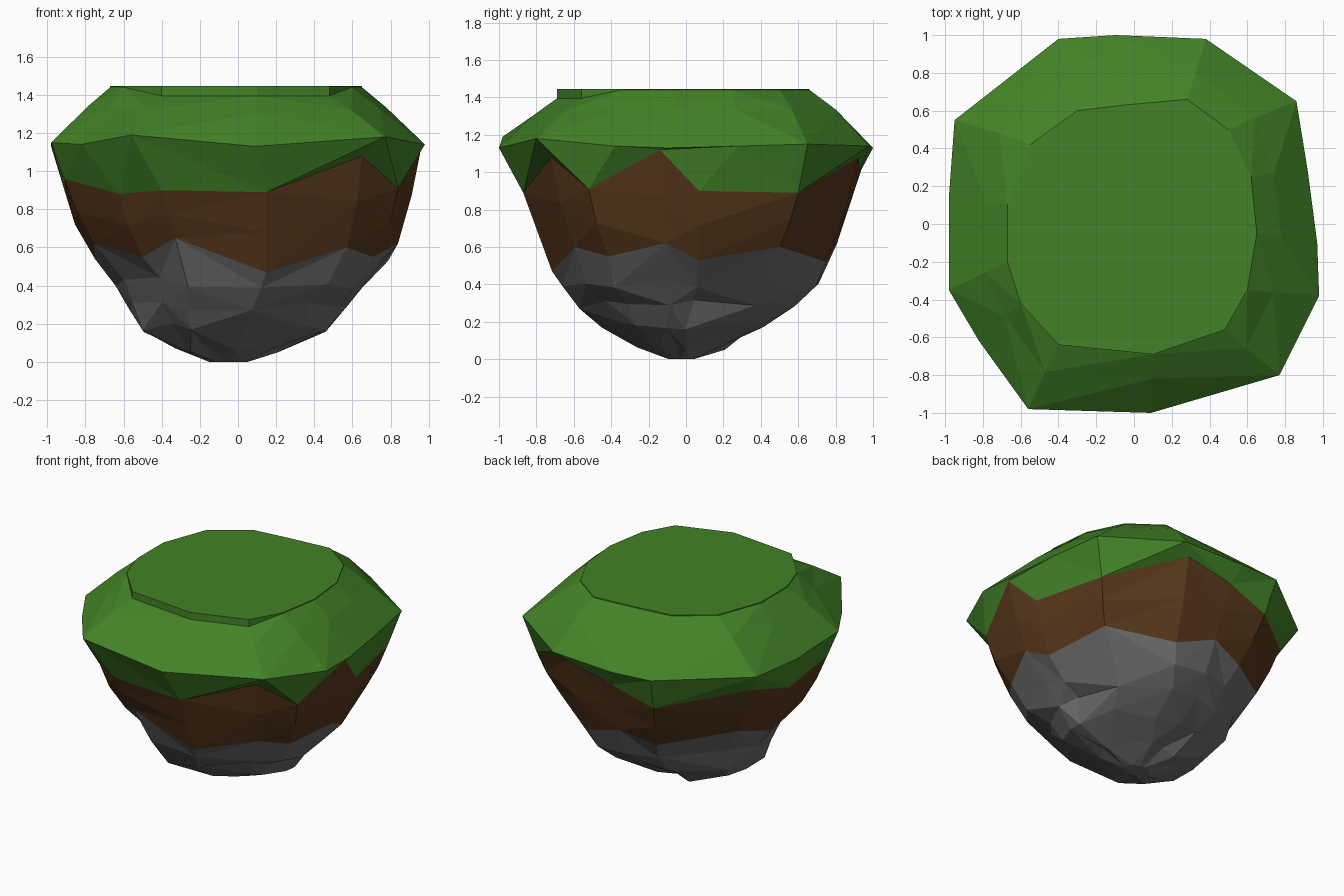
import bpy, bmesh, random
from mathutils import Vector

if "Cube" in bpy.data.objects:
    bpy.data.objects.remove(bpy.data.objects["Cube"])

random.seed(11)


def material(name, rgb):
    m = bpy.data.materials.new(name)
    m.diffuse_color = (*rgb, 1)
    m.use_nodes = True
    m.node_tree.nodes["Principled BSDF"].inputs["Base Color"].default_value = m.diffuse_color
    return m


def loft(name, rings, mat, cap_first=False, cap_last=False):
    """Flat-faceted skin through rings of equal point count, split along the outer diagonal."""
    bm = bmesh.new()
    vs = [[bm.verts.new(p) for p in r] for r in rings]
    n = len(vs[0])
    for a, b in zip(vs, vs[1:]):
        for i in range(n):
            j = (i + 1) % n
            if (a[i].co + b[j].co).xy.length > (a[j].co + b[i].co).xy.length:
                bm.faces.new((a[i], a[j], b[j]))
                bm.faces.new((a[i], b[j], b[i]))
            else:
                bm.faces.new((a[i], a[j], b[i]))
                bm.faces.new((a[j], b[j], b[i]))
    if cap_first:
        bm.faces.new(vs[0][::-1])
    if cap_last:
        bm.faces.new(vs[-1])
    bmesh.ops.recalc_face_normals(bm, faces=bm.faces)
    me = bpy.data.meshes.new(name)
    bm.to_mesh(me)
    bm.free()
    me.materials.append(mat)
    ob = bpy.data.objects.new(name, me)
    bpy.context.collection.objects.link(ob)
    return ob


def blend(a, b, t, bulge=0.0):
    """Ring between two rings, pushed outwards by varying amounts."""
    out = []
    for p, q in zip(a, b):
        v = p.lerp(q, t)
        k = 1 + random.uniform(0, bulge)
        out.append(Vector((v.x * k, v.y * k, v.z)))
    return out


def fitted(base, ext, z, wobble=0.0, zwobble=0.0):
    """Rounded, wobbled copy of a ring fitted to x/y extents."""
    pts = []
    for p in base:
        d = Vector((p.x, p.y))
        d = (d.normalized() * 0.55 + d * 0.45) * (1 + random.uniform(-wobble, wobble))
        pts.append(d)
    lo = [min(p[k] for p in pts) for k in (0, 1)]
    hi = [max(p[k] for p in pts) for k in (0, 1)]
    x0, x1, y0, y1 = ext
    return [Vector((x0 + (p.x - lo[0]) / (hi[0] - lo[0]) * (x1 - x0),
                    y0 + (p.y - lo[1]) / (hi[1] - lo[1]) * (y1 - y0),
                    z + random.uniform(-zwobble, zwobble))) for p in pts]


grass = material("grass", (0.055, 0.225, 0.02))
soil = material("soil", (0.095, 0.038, 0.011))
stone = material("stone", (0.15, 0.15, 0.15))

# Outlines run clockwise from the back left corner
rim = [Vector(p) for p in (
    (-.40, .98, 1.14), (-.10, 1.0, 1.13), (.38, .98, 1.14), (.86, .65, 1.15), (.92, .28, 1.14),
    (.97, -.10, 1.13), (.98, -.38, 1.14), (.77, -.80, 1.18), (.09, -1.0, 1.13), (-.56, -.98, 1.19),
    (-.82, -.62, 1.14), (-.98, -.35, 1.15), (-.98, .14, 1.13), (-.95, .55, 1.15))]
hem = [Vector(p) for p in (
    (-.37, .90, .90), (-.05, .93, 1.0), (.30, .92, 1.08), (.78, .60, .89), (.90, .07, .90),
    (.96, -.14, 1.12), (.84, -.52, .91), (.65, -.72, 1.08), (.15, -.87, .89), (-.40, -.85, .90),
    (-.62, -.70, .88), (-.91, -.32, .96), (-.91, .12, .90), (-.85, .48, 1.0))]
top = [Vector((*p, 1.44)) for p in (
    (-.30, .60), (-.05, .63), (.28, .66), (.50, .50), (.62, .25), (.65, -.05), (.60, -.35),
    (.48, -.56), (.10, -.69), (-.40, -.64), (-.60, -.42), (-.67, -.20), (-.67, .10), (-.55, .42))]

# Grass mantle: hem, overhanging rim, sloping shoulder (lower along the front)
shoulder = [v.copy() for v in top]
for i in (7, 8, 9):
    shoulder[i].z = 1.395
loft("grass_mantle", [hem, rim, blend(rim, shoulder, 0.65, 0.04), shoulder], grass)

# Flat turf plate that closes the top
low = [Vector((v.x, v.y, 1.39)) for v in top]
high = [Vector((v.x, v.y, 1.446)) for v in top]
loft("turf_plate", [low, high], grass, True, True)

# Soil band with a jagged lower edge
jag = (.55, .62, .52, .60, .53, .62, .55, .60, .47, .65, .55, .62, .54, .64)
edge = fitted(hem, (-.76, .82, -.75, .79), 0.57)
for v, z in zip(edge, jag):
    k = 1 + 0.45 * (z - 0.57)
    v.x, v.y, v.z = v.x * k, v.y * k, z
loft("soil_band", [hem, blend(hem, edge, 0.5, 0.03), edge], soil)

# Rocky underside narrowing to a blunt, off-centre tip
rock = [edge]
for z, ext, w, zw in ((.41, (-.64, .67, -.66, .71), .025, .035),
                      (.29, (-.57, .57, -.57, .58), .04, .03),
                      (.18, (-.50, .46, -.45, .41), .05, .025),
                      (.07, (-.33, .21, -.26, .21), .06, .02),
                      (.00, (-.15, .05, -.09, .04), .0, .0)):
    rock.append(fitted(hem, ext, z, w, zw))
loft("rock_base", rock, stone, False, True)
